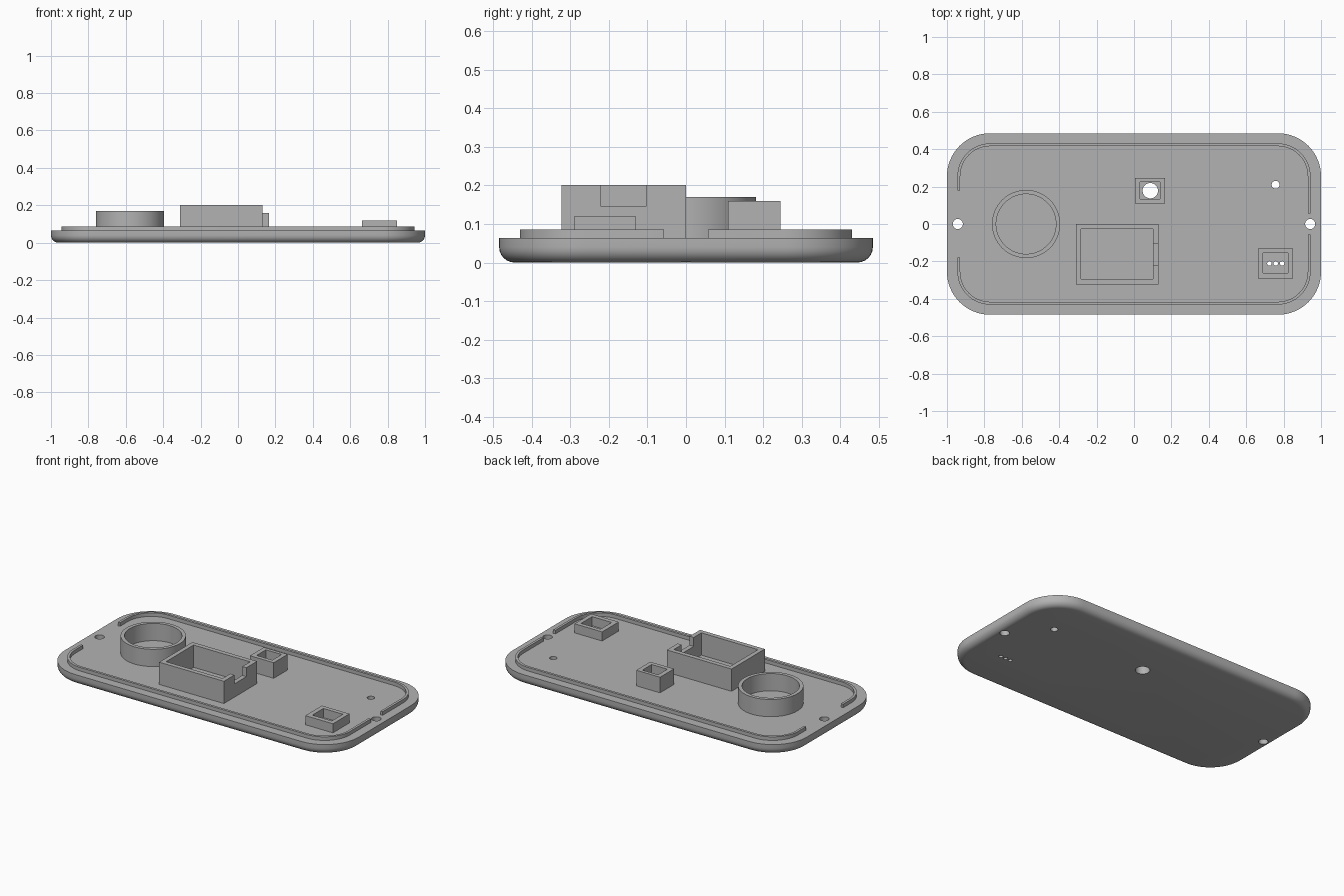
import bpy, bmesh, math

if "Cube" in bpy.data.objects:
    bpy.data.objects.remove(bpy.data.objects["Cube"])

TOP = 0.064          # upper face of the base plate
EMBED = 0.004        # how far the walls sink into the plate

grey = bpy.data.materials.new("plastic_grey")
grey.diffuse_color = (0.45, 0.45, 0.45, 1)
grey.use_nodes = True
grey.node_tree.nodes["Principled BSDF"].inputs["Base Color"].default_value = grey.diffuse_color


def finish(name, bm):
    bmesh.ops.recalc_face_normals(bm, faces=bm.faces)
    mesh = bpy.data.meshes.new(name)
    bm.to_mesh(mesh)
    bm.free()
    ob = bpy.data.objects.new(name, mesh)
    bpy.context.collection.objects.link(ob)
    mesh.materials.append(grey)
    return ob


def select(ob):
    bpy.ops.object.select_all(action='DESELECT')
    ob.select_set(True)
    bpy.context.view_layer.objects.active = ob


def smooth(ob):
    select(ob)
    bpy.ops.object.shade_smooth_by_angle(angle=math.radians(35))


def cut(ob, cutter):
    cutter.hide_render = True
    mod = ob.modifiers.new("cut", 'BOOLEAN')
    mod.operation = 'DIFFERENCE'
    mod.solver = 'EXACT'
    mod.object = cutter
    select(ob)
    bpy.ops.object.modifier_apply(modifier=mod.name)
    bpy.data.objects.remove(cutter)


def arc(cx, cy, r, a0, a1, n):
    return [(cx + r * math.cos(math.radians(a0 + (a1 - a0) * i / n)),
             cy + r * math.sin(math.radians(a0 + (a1 - a0) * i / n))) for i in range(n + 1)]


def rounded_rect(hx, hy, r, n=16):
    cx, cy = hx - r, hy - r
    return (arc(cx, cy, r, 0, 90, n) + arc(-cx, cy, r, 90, 180, n)
            + arc(-cx, -cy, r, 180, 270, n) + arc(cx, -cy, r, 270, 360, n))


def rect(x0, x1, y0, y1):
    return [(x0, y0), (x1, y0), (x1, y1), (x0, y1)]


def wall(name, outer, inner, z1, closed=True):
    """Upright wall between two matching outlines."""
    bm = bmesh.new()
    rows = [[bm.verts.new((x, y, z)) for x, y in line]
            for line, z in ((outer, TOP - EMBED), (outer, z1), (inner, z1), (inner, TOP - EMBED))]
    n = len(outer)
    for i in range(n if closed else n - 1):
        j = (i + 1) % n
        for k in range(4):
            a, b = rows[k], rows[(k + 1) % 4]
            bm.faces.new((a[i], a[j], b[j], b[i]))
    if not closed:
        for i in (0, n - 1):
            bm.faces.new([row[i] for row in rows])
    return finish(name, bm)


def prism(bm, pts, z0, z1):
    low = [bm.verts.new((x, y, z0)) for x, y in pts]
    high = [bm.verts.new((x, y, z1)) for x, y in pts]
    n = len(pts)
    bm.faces.new(low[::-1])
    bm.faces.new(high)
    for i in range(n):
        j = (i + 1) % n
        bm.faces.new((low[i], low[j], high[j], high[i]))


# Base plate: stacked rounded outlines with a filleted lower edge
FILLET = 0.04
levels = [(FILLET * (1 - math.sin(math.radians(a))), FILLET * (1 - math.cos(math.radians(a))))
          for a in range(0, 91, 15)] + [(0, TOP)]
bm = bmesh.new()
rings = [[bm.verts.new((x, y, z)) for x, y in rounded_rect(1 - d, 0.485 - d, 0.23 - d)]
         for d, z in levels]
count = len(rings[0])
for a, b in zip(rings, rings[1:]):
    for i in range(count):
        j = (i + 1) % count
        bm.faces.new((a[i], a[j], b[j], b[i]))
bm.faces.new(rings[0][::-1])
bm.faces.new(rings[-1])
plate = finish("base_plate", bm)

# Through holes: screws, button, indicator and three sensor pins
holes = [(-0.942, 0, 0.027), (0.942, 0, 0.027), (0.087, 0.178, 0.041), (0.757, 0.21, 0.021),
         (0.724, -0.211, 0.012), (0.758, -0.211, 0.012), (0.792, -0.211, 0.012)]
bm = bmesh.new()
for x, y, r in holes:
    prism(bm, arc(x, y, r, 0, 360, 32)[:-1], -0.1, 0.2)
cut(plate, finish("hole_cutter", bm))
smooth(plate)


# Locating lip: two mirrored halves with gaps at both ends
def lip_line(d, side):
    r = 0.175 - d
    pts = ([(0.944 - d, 0.057)] + arc(0.769, 0.256, r, 0, 90, 16)
           + arc(-0.769, 0.256, r, 90, 180, 16) + [(-0.944 + d, 0.18)])
    return [(x, y * side) for x, y in pts]


for label, side in (("back", 1), ("front", -1)):
    smooth(wall("lip_" + label, lip_line(0, side), lip_line(0.015, side), 0.086, closed=False))

# Round holder
smooth(wall("round_holder", arc(-0.577, 0, 0.182, 0, 360, 64)[:-1],
            arc(-0.577, 0, 0.16, 0, 360, 64)[:-1], 0.17))

# Large box with a cable notch in its right wall
box = wall("large_box", rect(-0.31, 0.13, -0.323, 0), rect(-0.283, 0.102, -0.295, -0.028), 0.201)
bm = bmesh.new()
prism(bm, rect(0.05, 0.2, -0.221, -0.104), 0.146, 0.3)
cut(box, finish("notch_cutter", bm))

# Small component frames
wall("button_frame", rect(0.005, 0.167, 0.109, 0.245), rect(0.033, 0.14, 0.134, 0.224), 0.16)
wall("sensor_frame", rect(0.662, 0.85, -0.291, -0.13), rect(0.69, 0.823, -0.263, -0.156), 0.12)
